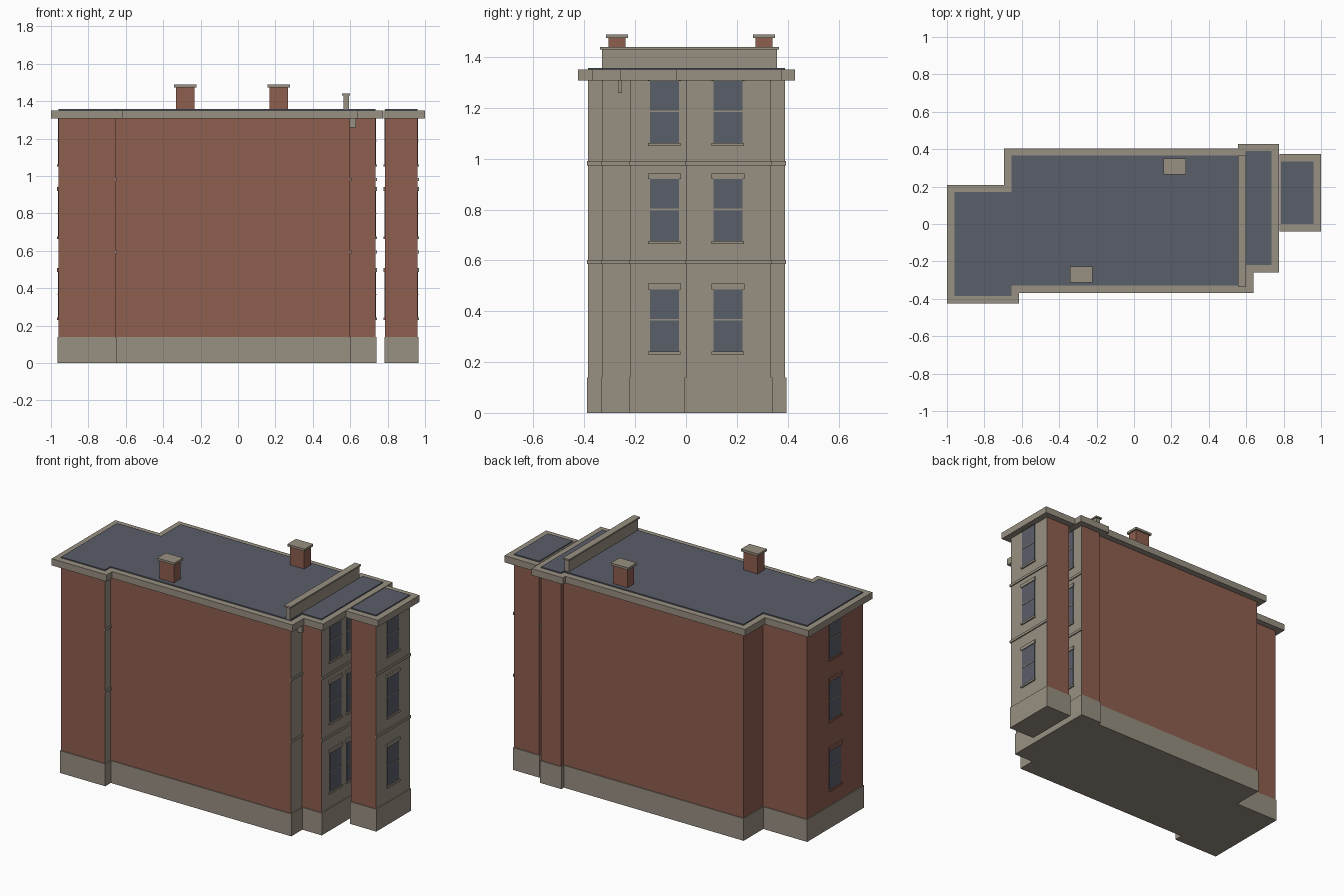
import bpy
import bmesh
from mathutils import Vector

cube = bpy.data.objects.get("Cube")
if cube:
    bpy.data.objects.remove(cube, do_unlink=True)


def material(name, rgb):
    mat = bpy.data.materials.new(name)
    mat.use_nodes = True
    color = (*rgb, 1)
    mat.diffuse_color = color
    bsdf = mat.node_tree.nodes["Principled BSDF"]
    bsdf.inputs["Base Color"].default_value = color
    bsdf.inputs["Roughness"].default_value = 0.9
    return mat


BRICK = material("brick red", (0.275, 0.114, 0.080))
STONE = material("warm stone", (0.314, 0.279, 0.223))
SLATE = material("blue slate", (0.102, 0.112, 0.144))


def add_object(name, bm, *mats):
    bmesh.ops.recalc_face_normals(bm, faces=bm.faces)
    mesh = bpy.data.meshes.new(name)
    for mat in mats:
        mesh.materials.append(mat)
    # With two materials, the second covers faces turned to the street (+x)
    if len(mats) > 1:
        for face in bm.faces:
            face.material_index = int(face.normal.x > 0.5)
    bm.to_mesh(mesh)
    bm.free()
    obj = bpy.data.objects.new(name, mesh)
    bpy.context.collection.objects.link(obj)
    return obj


def box(name, x, y, z, mat):
    bm = bmesh.new()
    bmesh.ops.create_cube(bm, size=1)
    for v in bm.verts:
        for i, (lo, hi) in enumerate((x, y, z)):
            v.co[i] = lo if v.co[i] < 0 else hi
    return add_object(name, bm, mat)


def offset(outline, d):
    """Grow a counter-clockwise right-angled outline by d."""
    pts = [Vector(p) for p in outline]
    grown = []
    for i, p in enumerate(pts):
        a = (p - pts[i - 1]).normalized()
        b = (pts[(i + 1) % len(pts)] - p).normalized()
        grown.append((p.x + d * (a.y + b.y), p.y - d * (a.x + b.x)))
    return grown


def prism(name, outline, z0, z1, *mats):
    bm = bmesh.new()
    base = bm.faces.new([bm.verts.new((x, y, z0)) for x, y in outline])
    top = bmesh.ops.extrude_face_region(bm, geom=[base])["geom"]
    for v in top:
        if isinstance(v, bmesh.types.BMVert):
            v.co.z = z1
    return add_object(name, bm, *mats)


def rect(x0, x1, y0, y1):
    return [(x0, y0), (x1, y0), (x1, y1), (x0, y1)]


PLINTH_TOP, EAVES, CORNICE_TOP, ROOF_TOP = 0.14, 1.308, 1.35, 1.357

# Stepped main block and the separate end bay
main = [(-0.96, -0.385), (-0.655, -0.385), (-0.655, -0.33), (0.6, -0.33),
        (0.6, -0.22), (0.735, -0.22), (0.735, 0.39), (0.595, 0.39),
        (0.595, 0.365), (-0.655, 0.365), (-0.655, 0.17), (-0.96, 0.17)]
bay = rect(0.787, 0.96, 0, 0.335)
cornices = {"main": offset(main, 0.039), "bay": rect(0.777, 1.0, -0.039, 0.375)}

for label, outline in (("main", main), ("bay", bay)):
    prism(label + "_plinth", offset(outline, 0.005), 0, PLINTH_TOP, STONE)
    prism(label + "_walls", outline, PLINTH_TOP, EAVES, BRICK, STONE)
    prism(label + "_cornice", cornices[label], EAVES, CORNICE_TOP, STONE)
    prism(label + "_roof", outline, CORNICE_TOP, ROOF_TOP, SLATE)

# String courses on every street-facing wall
STREET_WALLS = [(-0.655, -0.385, -0.33), (0.6, -0.33, -0.22),
                (0.735, -0.22, 0.39), (0.96, 0, 0.335)]
for x, y0, y1 in STREET_WALLS:
    for z in (0.593, 0.982):
        box("string_course", (x - 0.002, x + 0.007), (y0 - 0.004, y1 + 0.004),
            (z - 0.008, z + 0.008), STONE)


def window(x, side, y, z, trim):
    """Window on a wall at x facing side (+1 or -1), sill at z."""
    def plate(name, half, z0, z1, depth, mat):
        box(name, sorted((x, x + side * depth)), (y - half, y + half),
            (z + z0, z + z1), mat)
    plate("window_glass", 0.057, 0, 0.25, 0.003, SLATE)
    plate("window_rail", 0.057, 0.123, 0.129, 0.005, STONE)
    plate("window_sill", 0.064, -0.01, 0.002, 0.009, trim)
    plate("window_lintel", 0.065, 0.246, 0.268, 0.008, trim)


# Window columns: wall x, facing, y, trim
COLUMNS = [(0.735, 1, -0.085, STONE), (0.735, 1, 0.085, STONE),
           (0.735, 1, 0.255, STONE), (0.96, 1, 0.165, STONE),
           (0.787, -1, 0.165, BRICK), (-0.96, -1, -0.108, BRICK)]
for x, side, y, trim in COLUMNS:
    for z in (0.24, 0.674, 1.04 + 0.02):
        window(x, side, y, z if z < 1 else 1.042 + 0.018, trim)

# Parapet wall with coping across the roof
box("parapet", (0.565, 0.594), (-0.33, 0.357), (CORNICE_TOP, 1.43), STONE)
box("parapet_coping", (0.557, 0.6), (-0.338, 0.365), (1.43, 1.44), STONE)

# Bracket below the cornice
box("cornice_bracket", (0.597, 0.631), (-0.268, -0.252), (1.258, EAVES), STONE)

# Chimneys with stone caps
for x, y in ((-0.282, -0.271), (0.218, 0.307)):
    box("chimney", (x - 0.05, x + 0.05), (y - 0.033, y + 0.033),
        (CORNICE_TOP, 1.474), BRICK)
    box("chimney_cap", (x - 0.06, x + 0.06), (y - 0.043, y + 0.043),
        (1.474, 1.488), STONE)
